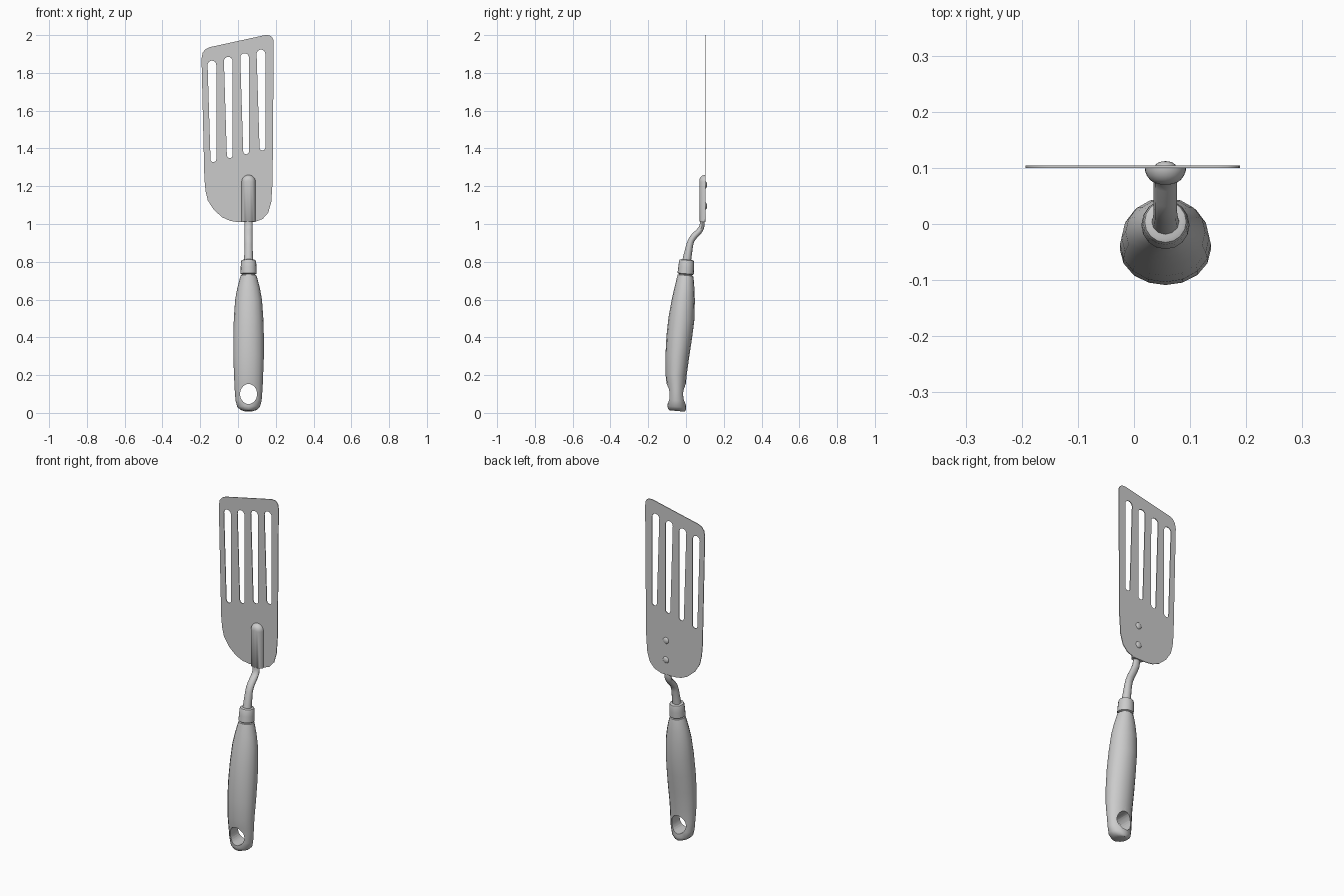
import bpy, bmesh, math

if "Cube" in bpy.data.objects:
    bpy.data.objects.remove(bpy.data.objects["Cube"])

CX = 0.056      # handle centre line in x
BY = 0.102      # blade plane in y


def finish(name, bm, angle=40):
    bmesh.ops.recalc_face_normals(bm, faces=bm.faces)
    me = bpy.data.meshes.new(name)
    bm.to_mesh(me)
    bm.free()
    ob = bpy.data.objects.new(name, me)
    bpy.context.collection.objects.link(ob)
    smooth(ob, angle)
    return ob


def smooth(ob, angle=40):
    bpy.ops.object.select_all(action='DESELECT')
    ob.select_set(True)
    bpy.context.view_layer.objects.active = ob
    bpy.ops.object.shade_smooth_by_angle(angle=math.radians(angle))


def skin(bm, loops):
    """Join closed loops of points with quads and cap both ends."""
    rings = [[bm.verts.new(p) for p in loop] for loop in loops]
    n = len(rings[0])
    for a, b in zip(rings, rings[1:]):
        for i in range(n):
            j = (i + 1) % n
            bm.faces.new((a[i], a[j], b[j], b[i]))
    bm.faces.new(rings[0])
    bm.faces.new(rings[-1])


def loft(name, stations, sides=16):
    """Stations: y, z, half width x, half depth, tilt in degrees towards +y."""
    loops = []
    for y, z, rx, ry, tilt in stations:
        t = math.radians(tilt)
        loop = []
        for k in range(sides):
            a = 2 * math.pi * k / sides
            s = ry * math.sin(a)
            loop.append((CX + rx * math.cos(a), y + s * math.cos(t), z - s * math.sin(t)))
        loops.append(loop)
    bm = bmesh.new()
    skin(bm, loops)
    return finish(name, bm)


# handle grip, leaning forward towards its lower end
handle = loft("handle", [
    (-0.047, 0.010, 0.022, 0.040, 5), (-0.048, 0.016, 0.043, 0.046, 5),
    (-0.049, 0.032, 0.060, 0.050, 5), (-0.050, 0.065, 0.069, 0.047, 5),
    (-0.051, 0.115, 0.073, 0.047, 5), (-0.052, 0.150, 0.075, 0.051, 5),
    (-0.053, 0.200, 0.077, 0.056, 5), (-0.046, 0.300, 0.081, 0.063, 5),
    (-0.036, 0.400, 0.081, 0.068, 5), (-0.024, 0.500, 0.078, 0.069, 5),
    (-0.014, 0.600, 0.071, 0.061, 5), (-0.008, 0.660, 0.060, 0.053, 5),
    (-0.004, 0.710, 0.047, 0.045, 5), (-0.003, 0.728, 0.041, 0.041, 5),
    (-0.003, 0.731, 0.034, 0.034, 5)])

# hanging hole cut through the handle
bpy.ops.mesh.primitive_cylinder_add(vertices=28, radius=1, depth=0.4,
                                    location=(CX, -0.05, 0.1),
                                    rotation=(math.pi / 2, 0, 0))
cutter = bpy.context.object
cutter.name = "hole_cutter"
cutter.scale = (0.045, 0.053, 1)
cutter.hide_render = True
mod = handle.modifiers.new("hole", 'BOOLEAN')
mod.object = cutter
mod.solver = 'EXACT'
bpy.context.view_layer.objects.active = handle
bpy.ops.object.modifier_apply(modifier=mod.name)
bpy.data.objects.remove(cutter)
smooth(handle)

# collar between handle and rod
loft("collar", [
    (-0.003, 0.722, 0.035, 0.035, 5), (-0.002, 0.733, 0.035, 0.035, 5),
    (-0.002, 0.737, 0.043, 0.043, 5), (0.001, 0.770, 0.042, 0.042, 5),
    (0.003, 0.800, 0.040, 0.040, 5), (0.004, 0.808, 0.037, 0.037, 5),
    (0.004, 0.811, 0.030, 0.030, 5)])

# cranked rod, flattened where it meets the bracket
loft("rod", [
    (0.001, 0.790, 0.026, 0.024, 8), (0.008, 0.830, 0.023, 0.022, 10),
    (0.020, 0.890, 0.021, 0.018, 15), (0.028, 0.914, 0.021, 0.017, 30),
    (0.043, 0.935, 0.021, 0.017, 45), (0.070, 0.962, 0.021, 0.016, 42),
    (0.082, 0.980, 0.021, 0.014, 25), (0.086, 1.000, 0.021, 0.013, 5),
    (0.086, 1.030, 0.021, 0.012, 0)], 12)


# domed bracket on the front of the blade
def tang_outline(inset, y):
    w = 0.037 - inset
    pts = [(CX - w, y, 1.01 + inset * 0.2), (CX + w, y, 1.01 + inset * 0.2)]
    for k in range(13):
        a = math.pi * k / 12
        pts.append((CX + w * math.cos(a), y, 1.223 + w * math.sin(a)))
    return pts


bm = bmesh.new()
skin(bm, [tang_outline(i, y) for i, y in (
    (0, BY), (0.0005, 0.095), (0.004, 0.086), (0.010, 0.078),
    (0.018, 0.073), (0.029, 0.0705))])
finish("bracket", bm, 50)

# slotted blade: one filled curve, inner loops become slots
outline = [
    (0.183, 1.22), (0.189, 1.95), (0.187, 1.975), (0.180, 1.990), (0.167, 1.999),
    (0.145, 2.0), (0.125, 1.996), (-0.150, 1.936), (-0.172, 1.926), (-0.187, 1.907),
    (-0.193, 1.875), (-0.178, 1.24), (-0.172, 1.175), (-0.160, 1.125),
    (-0.128, 1.075), (-0.083, 1.035), (-0.040, 1.016), (0.0, 1.010),
    (0.085, 1.010), (0.130, 1.026), (0.160, 1.060), (0.176, 1.115)]


def slot(xt, zt, xb, zb, rt=0.023, rb=0.0155):
    """Tapered slot with rounded ends; zt and zb are its extreme heights."""
    pts = []
    for k in range(9):
        a = math.pi * k / 8
        pts.append((xt + rt * math.cos(a), zt - rt + rt * math.sin(a)))
    for k in range(9):
        a = math.pi + math.pi * k / 8
        pts.append((xb + rb * math.cos(a), zb + rb + rb * math.sin(a)))
    return pts


slots = [slot(-0.138 + 0.0865 * i, 1.865 + 0.0195 * i,
              -0.130 + 0.0865 * i, 1.328 + 0.0205 * i) for i in range(4)]
cu = bpy.data.curves.new("blade", 'CURVE')
cu.dimensions = '2D'
cu.fill_mode = 'BOTH'
cu.extrude = 0.002
for pts in [outline] + slots:
    sp = cu.splines.new('POLY')
    sp.points.add(len(pts) - 1)
    for p, (x, z) in zip(sp.points, pts):
        p.co = (x, z, 0, 1)
    sp.use_cyclic_u = True
blade = bpy.data.objects.new("blade", cu)
blade.location.y = BY
blade.rotation_euler.x = math.pi / 2
bpy.context.collection.objects.link(blade)
bpy.ops.object.select_all(action='DESELECT')
blade.select_set(True)
bpy.context.view_layer.objects.active = blade
bpy.ops.object.convert(target='MESH')
smooth(bpy.context.object, 35)

# rivet heads on the back of the blade
for name, z in (("rivet_lower", 1.095), ("rivet_upper", 1.207)):
    bpy.ops.mesh.primitive_uv_sphere_add(segments=16, ring_count=10, radius=1,
                                         location=(CX, BY, z))
    rivet = bpy.context.object
    rivet.name = name
    rivet.scale = (0.019, 0.010, 0.019)
    smooth(rivet, 60)
